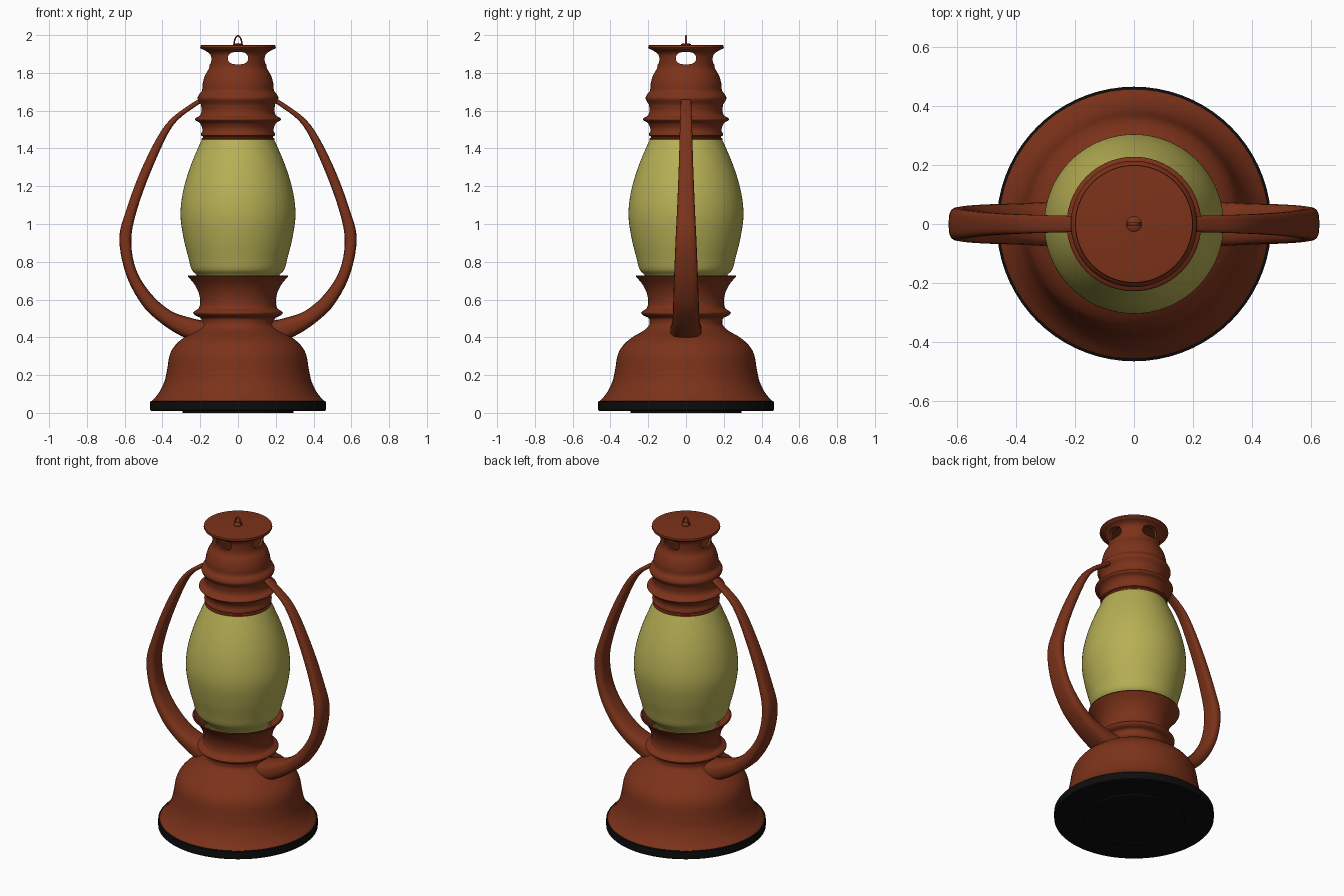
import bpy, bmesh, math
from mathutils import Vector

if "Cube" in bpy.data.objects:
    bpy.data.objects.remove(bpy.data.objects["Cube"])


def material(name, rgb):
    m = bpy.data.materials.new(name)
    m.diffuse_color = (*rgb, 1)
    m.use_nodes = True
    m.node_tree.nodes["Principled BSDF"].inputs["Base Color"].default_value = m.diffuse_color
    return m


RED = material("red_enamel", (0.2, 0.032, 0.01))
GLASS = material("yellow_glass", (0.47, 0.43, 0.09))
BLACK = material("black_rubber", (0.004, 0.004, 0.004))


def smooth(obj, angle=40):
    bpy.ops.object.select_all(action='DESELECT')
    obj.select_set(True)
    bpy.context.view_layer.objects.active = obj
    bpy.ops.object.shade_smooth_by_angle(angle=math.radians(angle))


def make(name, bm, mat=None):
    bmesh.ops.remove_doubles(bm, verts=bm.verts, dist=1e-5)
    bmesh.ops.recalc_face_normals(bm, faces=bm.faces)
    me = bpy.data.meshes.new(name)
    bm.to_mesh(me)
    bm.free()
    if mat:
        me.materials.append(mat)
    obj = bpy.data.objects.new(name, me)
    bpy.context.collection.objects.link(obj)
    return obj


def spline(pts, n=4):
    """Catmull-Rom curve through points of any dimension."""
    pts = [Vector(p) for p in pts]
    if len(pts) < 3:
        return pts
    ext = [2 * pts[0] - pts[1]] + pts + [2 * pts[-1] - pts[-2]]
    out = []
    for a, b, c, d in zip(ext, ext[1:], ext[2:], ext[3:]):
        for i in range(n):
            t = i / n
            out.append(0.5 * (2 * b + (c - a) * t + (2 * a - 5 * b + 4 * c - d) * t * t
                              + (3 * b - a - 3 * c + d) * t ** 3))
    return out + [pts[-1]]


def lathe(name, segments, mat, steps=72):
    """Spin a profile made of smooth (r, z) segments with corners between them."""
    bm = bmesh.new()
    pts = [p for seg in segments for p in spline(seg)]
    vs = [bm.verts.new((p[0], 0, p[1])) for p in pts]
    edges = [bm.edges.new(e) for e in zip(vs, vs[1:])]
    bmesh.ops.spin(bm, geom=vs + edges, axis=(0, 0, 1), cent=(0, 0, 0),
                   angle=2 * math.pi, steps=steps)
    obj = make(name, bm, mat)
    smooth(obj)
    return obj


def loft(name, rings, mat=None):
    """Skin a tube through rings of equal point count and cap its ends."""
    bm = bmesh.new()
    vr = [[bm.verts.new(p) for p in r] for r in rings]
    n = len(vr[0])
    for a, b in zip(vr, vr[1:]):
        for i in range(n):
            j = (i + 1) % n
            bm.faces.new((a[i], a[j], b[j], b[i]))
    bm.faces.new(vr[0])
    bm.faces.new(vr[-1])
    return make(name, bm, mat)


def squircle(n, power):
    f = lambda v: math.copysign(abs(v) ** (2 / power), v)
    return [(f(math.cos(2 * math.pi * i / n)), f(math.sin(2 * math.pi * i / n))) for i in range(n)]


# Rubber foot with a slightly lower centre pad
lathe("rubber_foot", [[(0, 0), (0.295, 0)], [(0.295, 0.01), (0.46, 0.01)],
                      [(0.465, 0.015), (0.465, 0.06)], [(0.455, 0.063), (0, 0.063)]], BLACK)

# Fuel tank, waist ring and flared cup that holds the glass
lathe("tank_and_cup", [
    [(0, 0.055), (0.455, 0.055)],
    [(0.457, 0.062), (0.42, 0.105), (0.39, 0.165), (0.375, 0.23), (0.362, 0.305),
     (0.335, 0.355), (0.285, 0.40), (0.225, 0.435), (0.195, 0.465), (0.193, 0.495)],
    [(0.2, 0.505), (0.225, 0.515), (0.237, 0.53), (0.225, 0.542), (0.207, 0.555),
     (0.2, 0.59), (0.208, 0.635), (0.23, 0.68), (0.265, 0.722)],
    [(0.265, 0.727), (0.258, 0.727)],
    [(0.235, 0.70), (0.21, 0.67), (0.195, 0.65)], [(0, 0.65)]], RED)

# Glass globe
lathe("glass_globe", [
    [(0, 0.68), (0.19, 0.68)],
    [(0.195, 0.70), (0.222, 0.733), (0.246, 0.76), (0.262, 0.82), (0.285, 0.91), (0.303, 1.02),
     (0.301, 1.11), (0.282, 1.21), (0.25, 1.31), (0.215, 1.395), (0.188, 1.455)],
    [(0, 1.455)]], GLASS)

# Hollow chimney with ribs and a flat lid
chimney = lathe("chimney", [
    [(0, 1.948), (0.185, 1.948)],
    [(0.198, 1.946), (0.2, 1.935)],
    [(0.196, 1.928), (0.17, 1.916), (0.154, 1.897), (0.15, 1.86), (0.153, 1.825), (0.173, 1.79),
     (0.187, 1.745), (0.191, 1.705), (0.207, 1.685), (0.214, 1.665), (0.205, 1.645)],
    [(0.197, 1.635), (0.193, 1.60), (0.202, 1.575), (0.226, 1.56), (0.224, 1.548),
     (0.203, 1.535), (0.19, 1.51), (0.189, 1.49)],
    [(0.197, 1.478), (0.196, 1.468)], [(0.186, 1.464), (0.186, 1.457)],
    [(0.193, 1.452), (0.193, 1.44)], [(0.175, 1.44), (0.175, 1.70)],
    [(0.135, 1.80), (0.135, 1.925)], [(0, 1.925)]], RED)

# Vent holes cut straight through the neck in both directions
for along_x in (False, True):
    hole = [(0.053 * u, 1.878 + 0.033 * v) for u, v in squircle(24, 2.6)]
    cutter = loft("vent_cutter", [[(d, u, z) if along_x else (u, d, z) for u, z in hole]
                                  for d in (-0.3, 0.3)])
    cutter.hide_render = True
    mod = chimney.modifiers.new("vents", 'BOOLEAN')
    mod.operation, mod.solver, mod.object = 'DIFFERENCE', 'EXACT', cutter
    bpy.context.view_layer.objects.active = chimney
    bpy.ops.object.modifier_apply(modifier=mod.name)
    bpy.data.objects.remove(cutter)
smooth(chimney)

# Side arms: stations are outer x, outer z, inner x, inner z, half width in y
stations = spline([
    (0.18, 1.672, 0.18, 1.645, 0.028), (0.235, 1.645, 0.225, 1.622, 0.028),
    (0.38, 1.53, 0.345, 1.52, 0.032), (0.50, 1.315, 0.448, 1.31, 0.038),
    (0.59, 1.08, 0.53, 1.09, 0.047), (0.628, 0.92, 0.565, 0.92, 0.055),
    (0.592, 0.73, 0.54, 0.76, 0.062), (0.51, 0.575, 0.46, 0.63, 0.067),
    (0.42, 0.485, 0.355, 0.54, 0.07), (0.325, 0.42, 0.25, 0.503, 0.076),
    (0.22, 0.37, 0.17, 0.485, 0.085)], 5)
rings = []
for xo, zo, xi, zi, w in stations:
    mid, half = Vector(((xo + xi) / 2, 0, (zo + zi) / 2)), Vector(((xo - xi) / 2, 0, (zo - zi) / 2))
    rings.append([mid + half * u + Vector((0, w * v, 0)) for u, v in squircle(20, 3)])
arms = loft("side_arms", rings, RED)
arms.modifiers.new("both_sides", 'MIRROR')
smooth(arms, 60)

# Hanging loop and its button on the lid
lathe("loop_button", [[(0, 1.945), (0.026, 1.945)], [(0.026, 1.951), (0.02, 1.956)], [(0, 1.957)]], RED, 24)
path = spline([(-0.021, 1.95), (-0.018, 1.972), (-0.01, 1.99), (0, 1.996),
               (0.01, 1.99), (0.018, 1.972), (0.021, 1.95)])
loop = []
for i, p in enumerate(path):
    t = path[min(i + 1, len(path) - 1)] - path[max(i - 1, 0)]
    normal = Vector((-t[1], t[0])).normalized() * 0.004
    loop.append([(p[0] + normal[0] * u, 0.006 * v, p[1] + normal[1] * u) for u, v in squircle(10, 2)])
smooth(loft("hanging_loop", loop, RED), 60)
